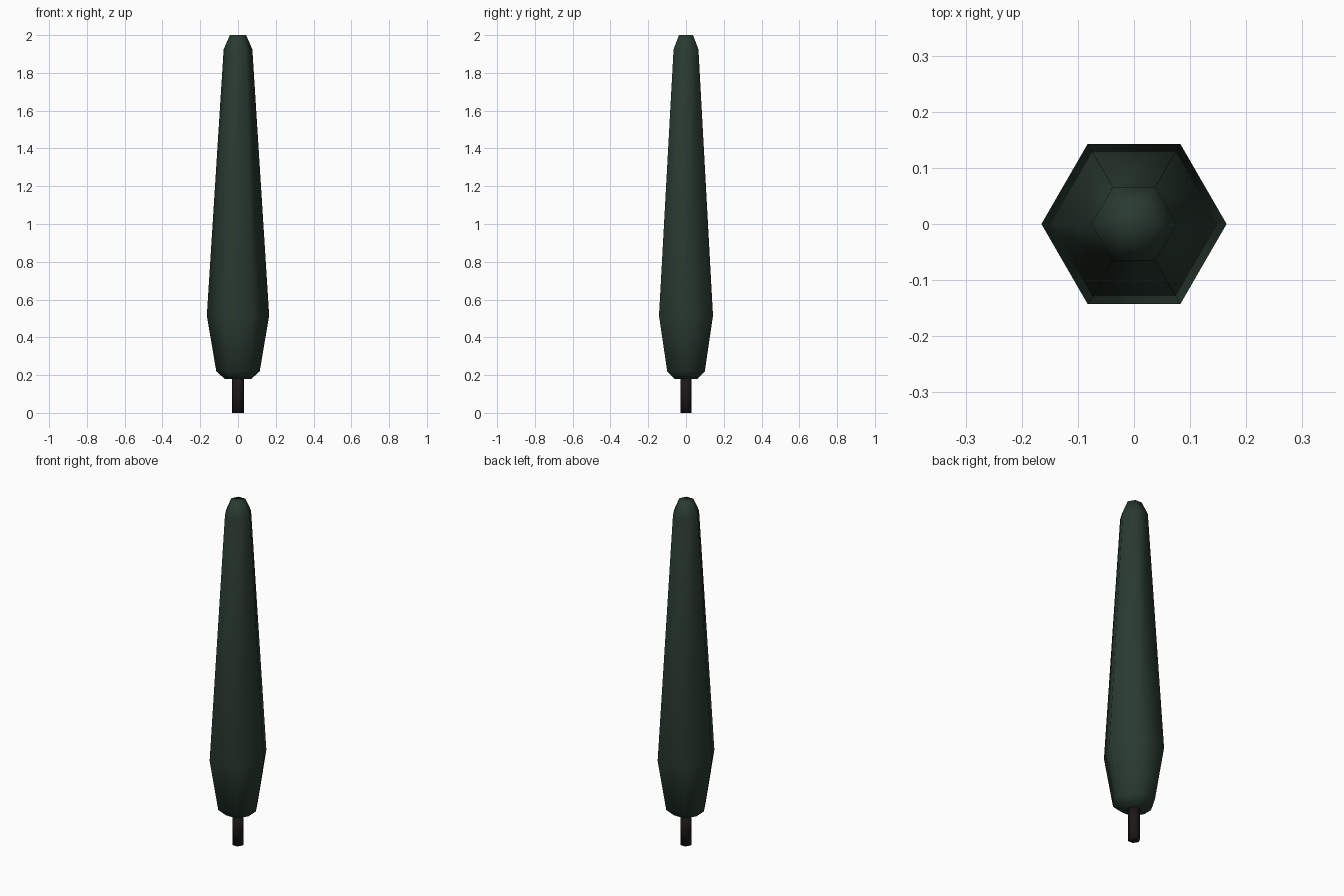
import bpy, bmesh
from math import cos, sin, tau

if "Cube" in bpy.data.objects:
    bpy.data.objects.remove(bpy.data.objects["Cube"])


def material(name, rgb):
    m = bpy.data.materials.new(name)
    m.diffuse_color = (*rgb, 1)
    m.use_nodes = True
    m.node_tree.nodes["Principled BSDF"].inputs["Base Color"].default_value = m.diffuse_color
    return m


def hex_lathe(name, profile, mat, sides=6):
    """Stack of six-sided rings (radius, z), capped and smooth shaded."""
    bm = bmesh.new()
    rings = [[bm.verts.new((r * cos(tau * i / sides), r * sin(tau * i / sides), z))
              for i in range(sides)] for r, z in profile]
    for low, high in zip(rings, rings[1:]):
        for i in range(sides):
            j = (i + 1) % sides
            bm.faces.new((low[i], low[j], high[j], high[i]))
    bm.faces.new(rings[0][::-1])
    bm.faces.new(rings[-1])
    for f in bm.faces:
        f.smooth = True
    mesh = bpy.data.meshes.new(name)
    bm.to_mesh(mesh)
    bm.free()
    mesh.materials.append(mat)
    obj = bpy.data.objects.new(name, mesh)
    bpy.context.collection.objects.link(obj)
    return obj


# Slim cypress crown
hex_lathe("foliage",
          [(0.07, 0.18), (0.115, 0.22), (0.165, 0.515), (0.076, 1.925), (0.043, 2.0)],
          material("dark_green", (0.022, 0.042, 0.03)))

# Short trunk, tucked into the crown
hex_lathe("trunk", [(0.033, 0.0), (0.033, 0.2)],
          material("dark_bark", (0.012, 0.009, 0.009)))
